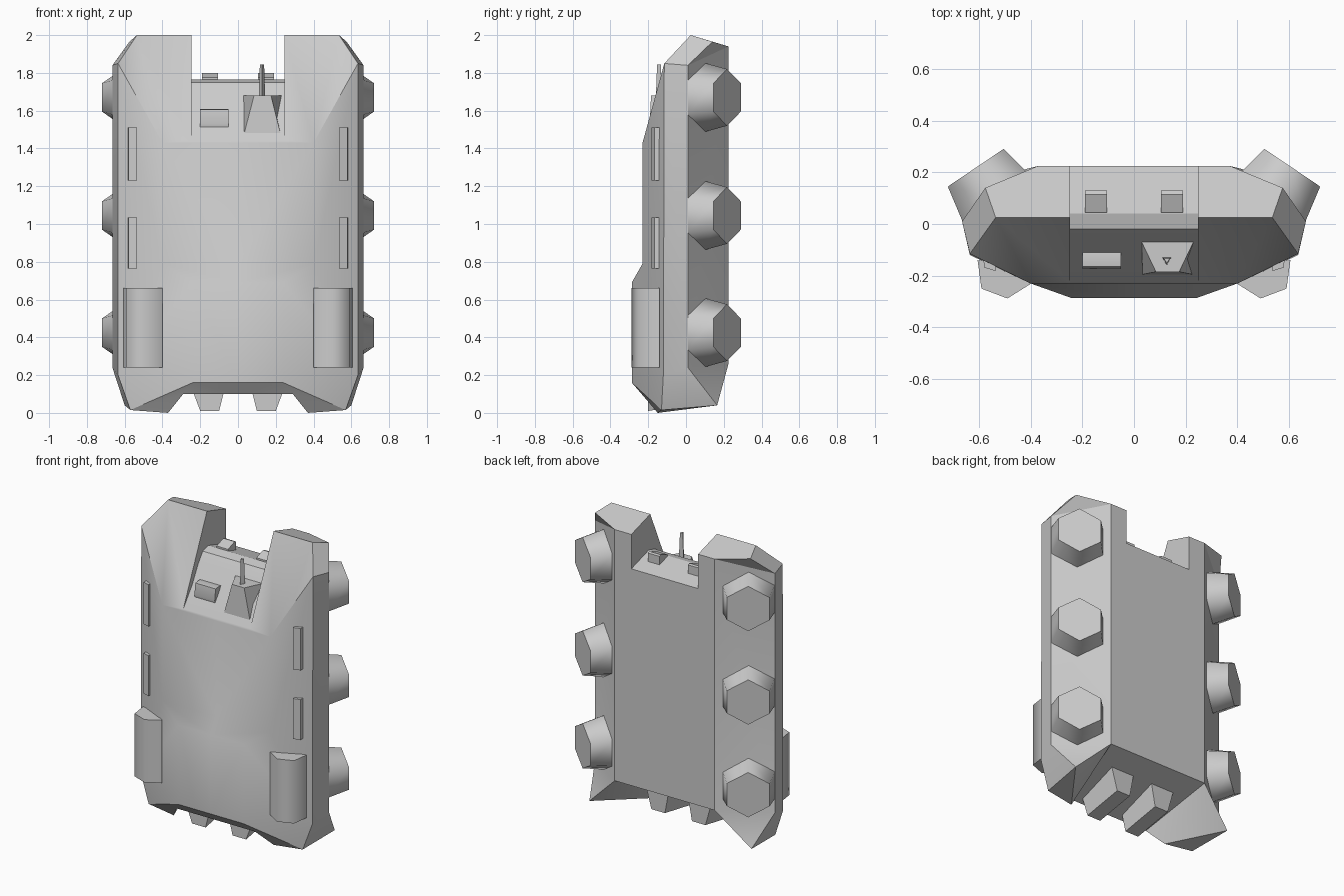
import bpy, bmesh, math
from mathutils import Vector

if "Cube" in bpy.data.objects:
    bpy.data.objects.remove(bpy.data.objects["Cube"])


def make(name, verts, faces, angle=30):
    """Mesh object with consistent normals, smooth below the given angle."""
    me = bpy.data.meshes.new(name)
    bm = bmesh.new()
    vs = [bm.verts.new(v) for v in verts]
    for f in faces:
        bm.faces.new([vs[i] for i in f])
    bmesh.ops.recalc_face_normals(bm, faces=bm.faces[:])
    bm.to_mesh(me)
    bm.free()
    ob = bpy.data.objects.new(name, me)
    bpy.context.collection.objects.link(ob)
    if angle:
        smooth(ob, angle)
    return ob


def activate(ob):
    bpy.ops.object.select_all(action='DESELECT')
    ob.select_set(True)
    bpy.context.view_layer.objects.active = ob


def smooth(ob, angle):
    activate(ob)
    bpy.ops.object.shade_smooth_by_angle(angle=math.radians(angle))


def loft(name, r0, r1, angle=30):
    """Capped solid between two rings of equal point count."""
    n = len(r0)
    faces = [(i, (i + 1) % n, n + (i + 1) % n, n + i) for i in range(n)]
    faces += [tuple(range(n)), tuple(range(n, 2 * n))]
    return make(name, list(r0) + list(r1), faces, angle)


def prism_x(name, profile, x0, x1, angle=30):
    return loft(name, [(x0, y, z) for y, z in profile], [(x1, y, z) for y, z in profile], angle)


def prism_z(name, profile, z0, z1, s=1, angle=30):
    return loft(name, [(s * x, y, z0) for x, y in profile], [(s * x, y, z1) for x, y in profile], angle)


# Hull: right half, lettered corner points, mirrored
P = dict(
    a=(0, .025, 2), b=(.535, .025, 2), c=(.575, .14, 1.965), d=(.37, .225, 1.94), e=(0, .225, 1.94),
    f=(.665, .01, 1.84), g=(.635, -.115, 1.85), h=(.40, -.23, 1.43), i=(0, -.23, 1.43),
    j=(.40, -.23, .79), k=(0, -.23, .79), l=(.24, -.287, .69), m=(0, -.287, .69),
    n=(.24, -.287, .16), o=(0, -.287, .16), p=(.635, -.12, .20), q=(.665, .01, .24),
    r=(.60, .165, .04), s=(.37, .225, .26), t=(0, .225, .26),
    u=(.57, -.13, .015), v=(.37, -.15, 0), w=(.29, -.235, .10), x=(0, -.235, .10))
keys = list(P)
F = "abcde cdf dfqs bcfg bgh abhi hjki jlmk lnom gfqp ghjp jlp lnp npu nuvw pqru qsr uvr vsr vws swxt nwxo edst"
hull = make("hull", P.values(), [[keys.index(ch) for ch in f] for f in F.split()], 0)
mir = hull.modifiers.new("mirror", 'MIRROR')
mir.use_clip = True

# Slot between the two upper horns
slot = prism_x("slot_cutter", [(-.4, 1.44), (-.226, 1.44), (-.13, 1.57), (-.07, 1.68), (-.02, 1.75),
                               (.04, 1.765), (.225, 1.71), (.4, 1.66), (.4, 2.2), (-.4, 2.2)], -.247, .247, 0)
slot.hide_render = True
slot.hide_set(True)
cut = hull.modifiers.new("slot", 'BOOLEAN')
cut.operation, cut.solver, cut.object = 'DIFFERENCE', 'EXACT', slot
activate(hull)
for m in ("mirror", "slot"):
    bpy.ops.object.modifier_apply(modifier=m)
bpy.data.objects.remove(slot)
smooth(hull, 30)

for s, side in ((1, "right"), (-1, "left")):
    # Tapered six-sided wheels on the slanted back flanks
    nrm = Vector((s * .56, .83, 0)).normalized()
    tan = Vector((0, 0, 1)).cross(nrm)
    for zc in (.425, 1.045, 1.67):
        cap = Vector((s * .6125, .2175, zc))

        def hexa(c, rad):
            return [c + tan * (rad * math.sin(i * math.pi / 3)) + Vector((0, 0, rad * math.cos(i * math.pi / 3)))
                    for i in range(6)]
        loft("wheel_" + side, hexa(cap - nrm * .145, .183), hexa(cap, .15), 65)

    # Storage pod on the lower front corner
    prism_z("storage_pod_" + side, [(.40, -.232), (.49, -.288), (.59, -.25), (.605, -.14), (.5, -.15)],
            .24, .66, s, 62)

    # Narrow strips on the front chamfer
    for z0, z1 in ((.765, 1.035), (1.23, 1.51)):
        prism_z("side_strip_" + side, [(.535, -.15), (.535, -.182), (.58, -.168), (.582, -.135)], z0, z1, s)

    # Hatch on the slot floor
    prism_x("hatch_" + side, [(.045, 1.73), (.045, 1.775), (.115, 1.80), (.13, 1.795), (.13, 1.71)],
            s * .105, s * .19)

    # Thruster block under the base, following the slanted underside
    def trap(y, zb, zt):
        return [(s * .10, y, zb), (s * .20, y, zb), (s * .245, y, zt), (s * .07, y, zt)]
    loft("base_block_" + side, trap(-.20, .01, .13), trap(.08, .06, .22))

# Viewing box on the slot slope
prism_x("viewing_box", [(-.17, 1.51), (-.175, 1.53), (-.165, 1.605), (-.12, 1.61), (-.09, 1.60), (-.13, 1.51)],
        -.20, -.05)

# Turret with a three-sided barrel
loft("turret", [(.03, -.10, 1.48), (.228, -.10, 1.48), (.225, -.195, 1.48), (.033, -.195, 1.48)],
     [(.03, -.07, 1.68), (.23, -.07, 1.68), (.175, -.185, 1.68), (.085, -.185, 1.68)])


def tri(z, rad):
    return [(.127 + rad * math.sin(i * 2.0944), -.14 - rad * math.cos(i * 2.0944), z) for i in range(3)]


loft("barrel", tri(1.66, .02), tri(1.845, .013))
